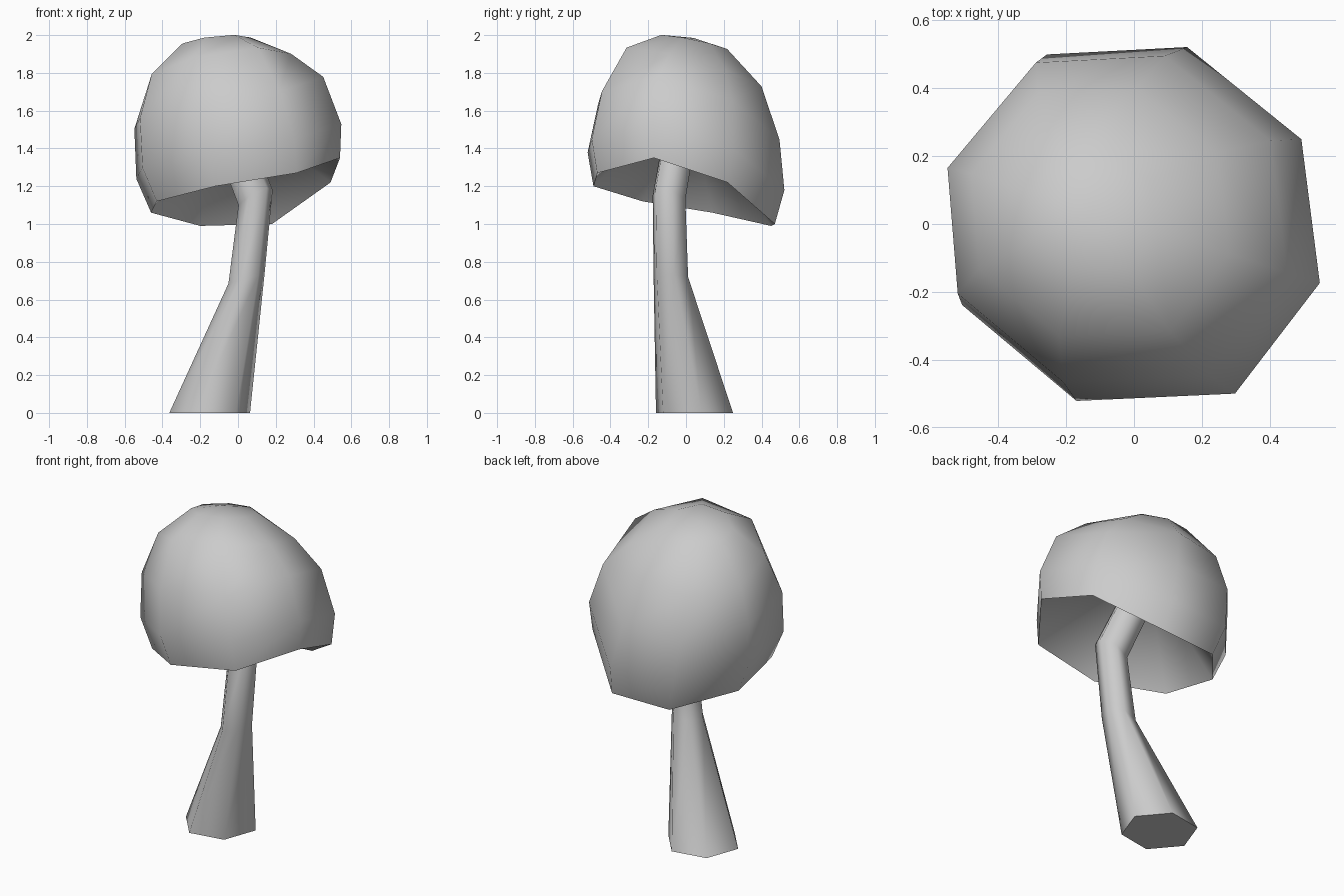
import bpy, bmesh
from math import cos, sin, radians
from mathutils import Vector

cube = bpy.data.objects.get("Cube")
if cube:
    bpy.data.objects.remove(cube, do_unlink=True)

grey = bpy.data.materials.new("plain grey")
grey.use_nodes = True
colour = (0.6, 0.6, 0.6, 1)
grey.diffuse_color = colour
grey.node_tree.nodes["Principled BSDF"].inputs["Base Color"].default_value = colour


def loft(name, rings, tip=None, close_start=False):
    """Skin a list of equal rings, optionally ending in a point."""
    bm = bmesh.new()
    loops = [[bm.verts.new(p) for p in ring] for ring in rings]
    count = len(loops[0])
    for low, high in zip(loops, loops[1:]):
        for i in range(count):
            j = (i + 1) % count
            bm.faces.new((low[i], low[j], high[j], high[i]))
    if tip:
        point = bm.verts.new(tip)
        for i in range(count):
            bm.faces.new((loops[-1][i], loops[-1][(i + 1) % count], point))
    for face in bm.faces:
        face.smooth = True
    if close_start:
        base = bm.faces.new(loops[0][::-1])
        base.smooth = False
        for edge in base.edges:
            edge.smooth = False
    mesh = bpy.data.meshes.new(name)
    bm.to_mesh(mesh)
    bm.free()
    mesh.materials.append(grey)
    obj = bpy.data.objects.new(name, mesh)
    bpy.context.collection.objects.link(obj)
    return obj


# Cap: an uneven eight-sided rim, repeated upward at changing scale and tilt
rim = [Vector(p) for p in (
    (0.49, 0.22, 1.22), (0.18, 0.47, 1.0), (-0.20, 0.45, 0.99), (-0.46, 0.14, 1.06),
    (-0.43, -0.23, 1.12), (-0.12, -0.49, 1.20), (0.31, -0.47, 1.27), (0.54, -0.17, 1.35))]
centre = sum(rim, Vector()) / len(rim)


def cap_ring(middle, width, waviness, tilt_x, tilt_y):
    """Scaled copy of the rim; waviness keeps the rim's own height changes."""
    ring = []
    for p in rim:
        d = p - centre
        x, y = d.x * width, d.y * width
        z = d.z * waviness + x * tilt_x + y * tilt_y
        ring.append(Vector(middle) + Vector((x, y, z)))
    return ring


cap_rings = [
    rim,
    cap_ring((0.003, 0.0, 1.33), 1.085, 1, 0, 0),
    cap_ring((-0.05, 0.015, 1.59), 1.0, 0.95, 0, 0),
    cap_ring((-0.10, 0.035, 1.808), 0.76, 0, 0.16, -0.265),
    cap_ring((-0.12, 0.04, 1.957), 0.37, 0, 0.1, -0.2),
]
loft("cap", cap_rings, tip=(-0.13, 0.04, 1.985))

# Hollow underside: a cone rising from the rim to the top of the stem
loft("cap_underside", [rim[::-1]], tip=(-0.09, 0.01, 1.66))

# Bent six-sided stem: centre, radius, lean of each section in x and y
stem_path = [
    ((-0.15, 0.045, 0.0), 0.217, 0, 0),
    ((0.045, -0.08, 0.71), 0.097, 0.26, 0),
    ((0.093, -0.09, 1.14), 0.092, 0.5, -0.3),
    ((-0.11, 0.0, 1.66), 0.09, 0.4, -0.2),
]
angles = [radians(10 + 60 * i) for i in range(6)]
stem_rings = [[Vector(c) + r * Vector((cos(a), sin(a), cos(a) * lean_x + sin(a) * lean_y))
               for a in angles] for c, r, lean_x, lean_y in stem_path]
loft("stem", stem_rings, close_start=True)
